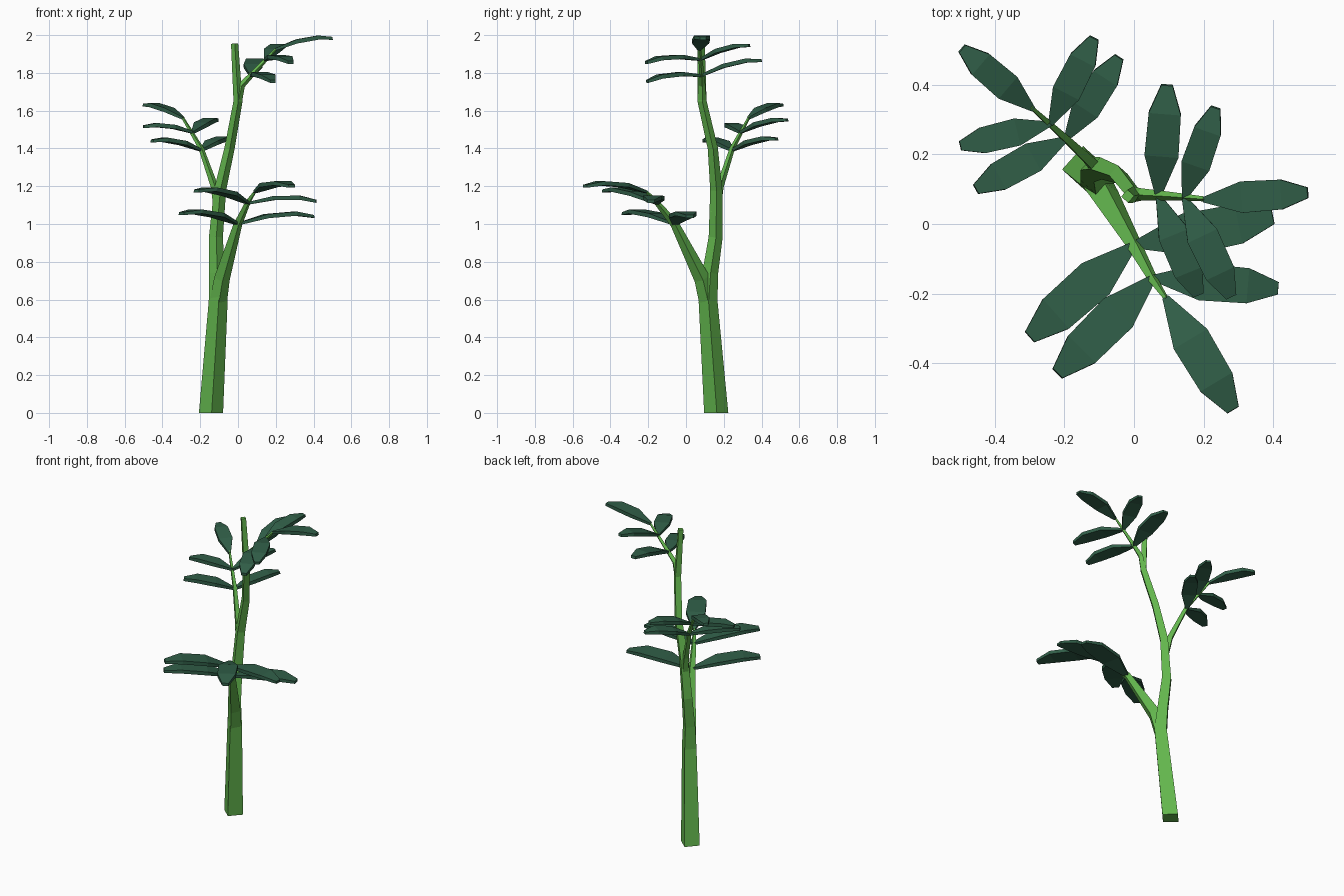
import bpy, bmesh, math
from mathutils import Vector


def material(name, rgb):
    m = bpy.data.materials.new(name)
    m.diffuse_color = (*rgb, 1)
    return m


STEM = material("bright stem green", (0.125, 0.47, 0.075))
LEAF = material("dark leaf green", (0.03, 0.112, 0.064))


def loft(name, rings, mat):
    """Closed flat-faced tube through four-sided rings."""
    bm = bmesh.new()
    rows = [[bm.verts.new(p) for p in ring] for ring in rings]
    for a, b in zip(rows, rows[1:]):
        for i in range(4):
            j = (i + 1) % 4
            bm.faces.new((a[i], a[j], b[j], b[i]))
    bm.faces.new(rows[0][::-1])
    bm.faces.new(rows[-1])
    bmesh.ops.recalc_face_normals(bm, faces=bm.faces)
    me = bpy.data.meshes.new(name)
    bm.to_mesh(me)
    bm.free()
    me.materials.append(mat)
    ob = bpy.data.objects.new(name, me)
    bpy.context.collection.objects.link(ob)


def stem(name, path):
    """Square tapering stem; path holds x, y, z, radius."""
    pts = [Vector(p[:3]) for p in path]
    rings = []
    for i, c in enumerate(pts):
        d = (pts[min(i + 1, len(pts) - 1)] - pts[max(i - 1, 0)]).normalized()
        if c.z == 0:
            d = Vector((0, 0, 1))
        u = (Vector((1, 0, 0)) - d * d.x).normalized()
        v = d.cross(u)
        r = path[i][3]
        rings.append([c + r * (u * math.cos(k * math.pi / 2 + 0.05) + v * math.sin(k * math.pi / 2 + 0.05))
                      for k in range(4)])
    loft(name, rings, STEM)


def leaf(name, base, tip):
    """Thin arched leaf, widest across its middle, with a blunt tip."""
    a, b = Vector(base), Vector(tip)
    d = b - a
    length = d.length
    side = d.cross(Vector((0, 0, 1))).normalized()
    up = side.cross(d).normalized()
    rings = []
    for t, w, rise, th in ((0, 0.025, 0, 0.007), (0.38, 0.148, 0.065, 0.011),
                           (0.76, 0.14, 0.06, 0.011), (1, 0.05, 0, 0.008)):
        c = a + d * t + up * rise * length
        s, h = side * w * length, up * th
        rings.append([c - s - h, c + s - h, c + s + h, c - s + h])
    loft(name, rings, LEAF)


# Trunk and its three side branches
stem("trunk", [(-0.143, 0.16, 0, 0.064), (-0.105, 0.117, 0.59, 0.05),
               (-0.112, 0.128, 0.74, 0.042), (-0.117, 0.157, 0.93, 0.037),
               (-0.095, 0.16, 1.18, 0.032), (-0.045, 0.142, 1.4, 0.027),
               (0.0, 0.085, 1.65, 0.024), (-0.018, 0.08, 1.955, 0.019)])
stem("front_branch", [(-0.105, 0.117, 0.58, 0.046), (-0.085, 0.085, 0.71, 0.042),
                      (0.0, -0.06, 1.0, 0.023), (0.055, -0.16, 1.12, 0.014),
                      (0.093, -0.215, 1.175, 0.007)])
stem("back_branch", [(-0.1, 0.155, 1.06, 0.026), (-0.125, 0.18, 1.2, 0.02),
                     (-0.195, 0.245, 1.4, 0.014), (-0.297, 0.337, 1.57, 0.007)])
stem("top_branch", [(0.0, 0.085, 1.65, 0.022), (0.02, 0.085, 1.735, 0.018),
                    (0.11, 0.08, 1.83, 0.012), (0.205, 0.072, 1.93, 0.007)])

# Five leaves per branch: lower pair, upper pair, end leaf
sprays = {
    "front": (((0.0, -0.06, 1.0), (-0.3, -0.325, 1.055), (0.4, 0.02, 1.04)),
              ((0.055, -0.155, 1.11), (-0.22, -0.43, 1.175), (0.415, -0.185, 1.12)),
              ((0.09, -0.21, 1.17), (0.285, -0.535, 1.2))),
    "back": (((-0.195, 0.245, 1.39), (-0.455, 0.1, 1.44), (-0.043, 0.48, 1.45)),
             ((-0.24, 0.288, 1.485), (-0.5, 0.225, 1.515), (-0.115, 0.535, 1.55)),
             ((-0.29, 0.33, 1.56), (-0.495, 0.505, 1.63))),
    "top": (((0.07, 0.08, 1.785), (0.095, 0.4, 1.865), (0.185, -0.205, 1.755)),
            ((0.145, 0.075, 1.87), (0.235, 0.335, 1.945), (0.28, -0.21, 1.855)),
            ((0.2, 0.07, 1.925), (0.5, 0.09, 1.983))),
}
for spray, groups in sprays.items():
    n = 0
    for base, *tips in groups:
        for tip in tips:
            n += 1
            leaf(f"{spray}_leaf_{n}", base, tip)
